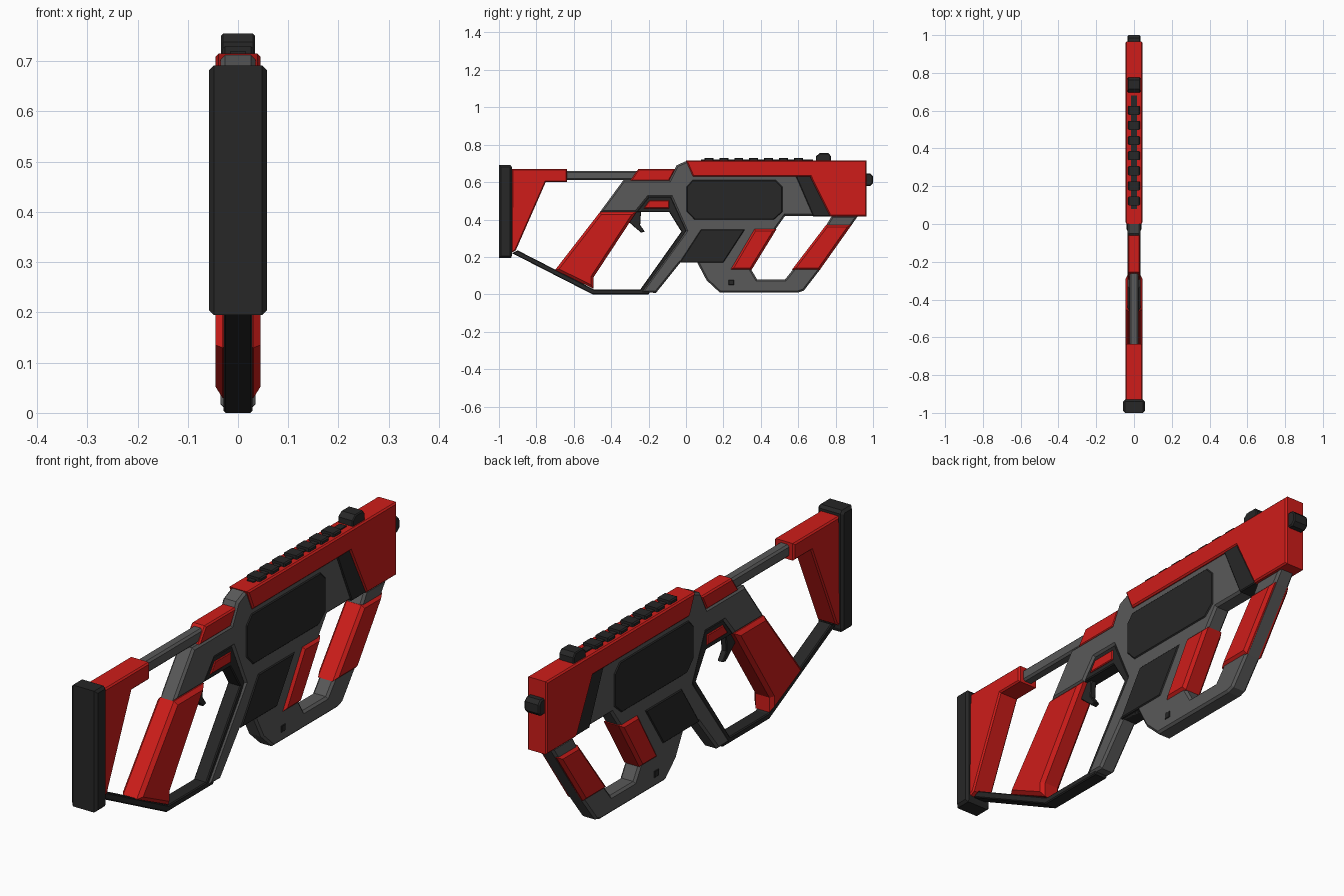
import bpy, bmesh


def material(name, rgb):
    m = bpy.data.materials.new(name)
    m.diffuse_color = (*rgb, 1)
    return m


RED = material("red_plastic", (0.62, 0.012, 0.01))
DARK = material("black_rubber", (0.02, 0.02, 0.02))
GREY = material("grey_metal", (0.1, 0.1, 0.1))


def plate(name, pts, half, mat, bevel=0.006):
    """Extrude a (y, z) side profile symmetrically in x and chamfer both rims."""
    bm = bmesh.new()
    face = bm.faces.new([bm.verts.new((-half, y, z)) for y, z in pts])
    new = bmesh.ops.extrude_face_region(bm, geom=[face], use_keep_orig=True)
    for v in new["geom"]:
        if isinstance(v, bmesh.types.BMVert):
            v.co.x = half
    bmesh.ops.recalc_face_normals(bm, faces=bm.faces)
    if bevel:
        rims = [e for e in bm.edges
                if abs(e.verts[0].co.x - e.verts[1].co.x) < 1e-6]
        bmesh.ops.bevel(bm, geom=rims, offset=bevel, offset_type='OFFSET',
                        segments=1, profile=0.5, affect='EDGES')
    mesh = bpy.data.meshes.new(name)
    bm.to_mesh(mesh)
    bm.free()
    mesh.materials.append(mat)
    ob = bpy.data.objects.new(name, mesh)
    bpy.context.collection.objects.link(ob)
    return ob


def box(name, y0, y1, z0, z1, half, mat, bevel=0.006):
    return plate(name, [(y0, z0), (y1, z0), (y1, z1), (y0, z1)], half, mat, bevel)


# Main frame: receiver, centre strut and foregrip loop in one profile
plate("receiver_frame", [
    (-.335, .61), (-.09, .61), (-.05, .69), (0, .712), (.1, .70), (.66, .70),
    (.77, .42), (.53, .42), (.48, .35), (.35, .13), (.38, .08), (.53, .08),
    (.57, .13), (.75, .37), (.78, .42), (.92, .42), (.885, .37), (.715, .13),
    (.63, .02), (.60, .01), (.18, .01), (.11, .075), (.06, .17), (-.03, .17),
    (-.16, .008), (-.24, .01), (0, .34), (-.08, .52), (-.20, .52),
    (-.265, .44), (-.46, .44)], .035, GREY, .009)

# Stock
plate("butt_pad", [(-1, .195), (-.935, .195), (-.93, .21), (-.93, .68),
                   (-.94, .692), (-1, .692)], .058, DARK, .01)
plate("stock", [(-.93, .67), (-.635, .67), (-.635, .60), (-.75, .60),
                (-.91, .235), (-.935, .22)], .045, RED)
box("stock_rod", -.65, -.24, .61, .66, .023, GREY, .008)
plate("rear_cover", [(-.255, .67), (-.055, .67), (-.09, .605), (-.30, .605)],
      .032, RED)

# Grip, guard and trigger
plate("rear_grip", [(-.46, .44), (-.265, .44), (-.495, .09), (-.495, .03),
                    (-.70, .13)], .045, RED, .014)
plate("guard_strip", [
    (-.265, .44), (-.20, .522), (-.08, .522), (.003, .34), (-.20, 0),
    (-.50, 0), (-.93, .22), (-.90, .235), (-.49, .025), (-.245, .025),
    (-.025, .335), (-.09, .44), (-.23, .44)], .029, DARK, .004)
plate("trigger_pad", [(-.195, .502), (-.09, .502), (-.09, .46), (-.225, .46)],
      .034, RED, .003)
plate("trigger", [(-.315, .395), (-.27, .355), (-.24, .33), (-.22, .335),
                  (-.245, .37), (-.24, .45), (-.28, .44)], .013, DARK, .003)

# Upper shell and side panels
plate("upper_shell", [(0, .715), (.965, .715), (.965, .417), (.77, .417),
                      (.665, .63), (.037, .63)], .045, RED)
plate("front_panel", [(.575, .635), (.665, .635), (.775, .417), (.68, .417),
                      (.59, .625)], .04, DARK, .004)
plate("side_panel", [(.035, .61), (.48, .61), (.515, .575), (.515, .44),
                     (.47, .40), (.045, .40), (.003, .445), (.003, .575)],
      .039, DARK, .004)
plate("lower_panel", [(.08, .347), (.315, .347), (.20, .17), (-.035, .17)],
      .039, DARK, .004)
box("latch_button", .228, .256, .05, .077, .038, DARK, .002)

# Foregrip covers
plate("inner_fore_cover", [(.365, .35), (.485, .35), (.35, .13), (.235, .13)],
      .045, RED, .012)
plate("outer_fore_cover", [(.75, .372), (.885, .372), (.715, .13), (.565, .13)],
      .045, RED, .012)

# Top rail, sight and muzzle
box("rail_base", .08, .68, .71, .72, .015, DARK, 0)
for i in range(7):
    y = .122 + i * .08
    box(f"rail_tooth_{i + 1}", y - .024, y + .024, .711, .73, .031, DARK, .005)
plate("front_sight", [(.695, .71), (.775, .71), (.775, .738), (.762, .755),
                      (.715, .755), (.695, .738)], .034, DARK, .004)
plate("muzzle", [(.96, .645), (.985, .645), (1, .63), (1, .595),
                 (.985, .58), (.96, .58)], .034, DARK, .005)
